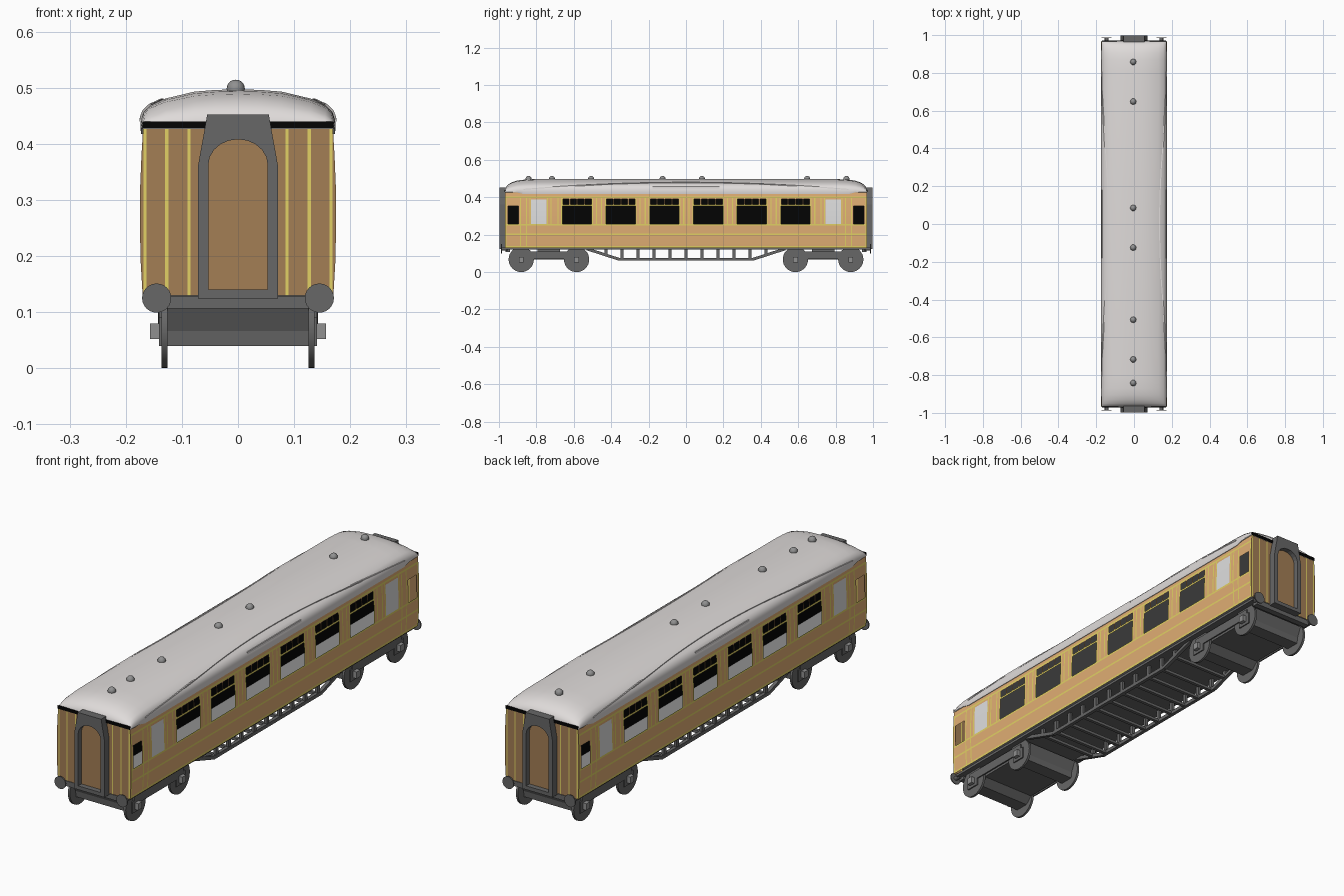
import bpy, bmesh, math
from mathutils import Matrix, Vector

if "Cube" in bpy.data.objects:
    bpy.data.objects.remove(bpy.data.objects["Cube"])


def mat(name, r, g, b):
    m = bpy.data.materials.new(name)
    m.diffuse_color = (r, g, b, 1)
    m.use_nodes = True
    m.node_tree.nodes["Principled BSDF"].inputs["Base Color"].default_value = m.diffuse_color
    return m


TAN = mat("side tan", 0.75, 0.425, 0.175)
BROWN = mat("end brown", 0.37, 0.21, 0.09)
YELLOW = mat("lining yellow", 0.76, 0.64, 0.13)
ROOF = mat("roof pale grey", 0.74, 0.71, 0.70)
BLACK = mat("window black", 0.001, 0.001, 0.001)
GREY = mat("iron grey", 0.135, 0.135, 0.135)
MID = mat("light iron grey", 0.28, 0.28, 0.28)
PALE = mat("frosted glass", 0.74, 0.74, 0.74)


def finish(name, bm, mats, smooth=None, fix=True):
    if fix:
        bmesh.ops.recalc_face_normals(bm, faces=bm.faces)
    me = bpy.data.meshes.new(name)
    bm.to_mesh(me)
    bm.free()
    for m in mats:
        me.materials.append(m)
    o = bpy.data.objects.new(name, me)
    bpy.context.collection.objects.link(o)
    if smooth:
        bpy.ops.object.select_all(action='DESELECT')
        o.select_set(True)
        bpy.context.view_layer.objects.active = o
        bpy.ops.object.shade_smooth_by_angle(angle=math.radians(smooth))
    return o


def add_box(bm, x0, x1, y0, y1, z0, z1):
    m = Matrix.Translation(((x0 + x1) / 2, (y0 + y1) / 2, (z0 + z1) / 2)) @ \
        Matrix.Diagonal((abs(x1 - x0), abs(y1 - y0), abs(z1 - z0), 1))
    bmesh.ops.create_cube(bm, size=1, matrix=m)


def add_bar(bm, a, b, w):
    a, b = Vector(a), Vector(b)
    d = b - a
    m = Matrix.Translation((a + b) / 2) @ d.to_track_quat('Z', 'Y').to_matrix().to_4x4() @ \
        Matrix.Diagonal((w, w, d.length, 1))
    bmesh.ops.create_cube(bm, size=1, matrix=m)


def add_cyl(bm, centre, axis, r, depth, n=24):
    rot = Matrix.Rotation(math.pi / 2, 4, 'Y' if axis == 'X' else 'X')
    bmesh.ops.create_cone(bm, cap_ends=True, segments=n, radius1=r, radius2=r,
                          depth=depth, matrix=Matrix.Translation(centre) @ rot)


def loft(bm, rings, caps=True):
    vs = [[bm.verts.new(p) for p in r] for r in rings]
    n = len(vs[0])
    for a, b in zip(vs, vs[1:]):
        for i in range(n):
            bm.faces.new((a[i], a[(i + 1) % n], b[(i + 1) % n], b[i]))
    if caps:
        bm.faces.new(vs[0])
        bm.faces.new(vs[-1])


def interp(table, t):
    for (ta, va), (tb, vb) in zip(table, table[1:]):
        if t <= tb:
            return va + (vb - va) * (t - ta) / (tb - ta)
    return table[-1][1]


# Gently bowed body side: (height, half width)
PROFILE = [(0.13, 0.170), (0.19, 0.1735), (0.26, 0.175), (0.32, 0.1745), (0.38, 0.172), (0.43, 0.169)]
END = 0.967

# Painted layout of the sides as (y0, y1, z0, z1, material index)
rects = []
for c in [-0.582 + 0.2335 * i for i in range(6)]:
    rects.append((c - 0.078, c + 0.078, 0.257, 0.353, 3))
    for k in range(4):
        y = c - 0.078 + k * 0.0395
        rects.append((y + 0.002, y + 0.0355, 0.362, 0.392, 3))
    for e in (-0.082, 0.082, -0.103, 0.103):
        rects.append((c + e - 0.003, c + e + 0.003, 0.257, 0.40, 2))
    rects.append((c - 0.08, c + 0.08, 0.353, 0.362, 2))
for s in (-1, 1):
    a, b = sorted((0.895 * s, 0.951 * s))
    rects.append((a, b, 0.257, 0.353, 3))
    a, b = sorted((0.745 * s, 0.828 * s))
    rects.append((a, b, 0.257, 0.388, 4))
    for y in (0.722, 0.740, 0.834, 0.852, 0.884, 0.962):
        rects.append((s * y - 0.003, s * y + 0.003, 0.135 if y > 0.84 else 0.257, 0.40, 2))
for z in (0.136, 0.202, 0.253, 0.400):
    rects.append((-END, END, z - 0.004, z + 0.004, 2))


def cuts(values):
    out = []
    for v in sorted(values):
        if not out or v - out[-1] > 1e-5:
            out.append(v)
    return out


zs = cuts([z for z, _ in PROFILE] + [z for r in rects for z in r[2:4]])
ys = cuts([y for r in rects for y in r[:2]] + [-END, END])
STRIPES = (0.087, 0.127, 0.1655)
xs = cuts([t * (x + d) for x in STRIPES for t in (-1, 1) for d in (-0.0027, 0.0027)])


def side_colour(y, z):
    for y0, y1, z0, z1, m in rects:
        if y0 < y < y1 and z0 < z < z1:
            return m
    return 0


def grid(bm, rows, colour):
    vs = [[bm.verts.new(p) for p in row] for row in rows]
    for i in range(len(rows) - 1):
        for j in range(len(rows[0]) - 1):
            f = bm.faces.new((vs[i][j], vs[i][j + 1], vs[i + 1][j + 1], vs[i + 1][j]))
            f.material_index = colour(f.calc_center_median())


# Body shell with lining and frosted panes as coloured faces, windows cut open
bm = bmesh.new()
for s in (-1, 1):
    grid(bm, [[(s * interp(PROFILE, z), y, z) for y in ys] for z in zs], lambda c: side_colour(c.y, c.z))
    grid(bm, [[(x, s * END, z) for x in [-interp(PROFILE, z)] + xs + [interp(PROFILE, z)]] for z in zs],
         lambda c: 2 if any(abs(abs(c.x) - x) < 0.0026 for x in STRIPES) else 1)
bmesh.ops.remove_doubles(bm, verts=bm.verts, dist=1e-6)
bmesh.ops.recalc_face_normals(bm, faces=bm.faces)
bmesh.ops.delete(bm, geom=[f for f in bm.faces if f.material_index == 3], context='FACES')
finish("coach_body", bm, [TAN, BROWN, YELLOW, BLACK, PALE], 30, fix=False)

# Interior: black middle partition, floor and ceiling
bm = bmesh.new()
add_box(bm, -0.004, 0.004, -0.955, 0.955, 0.17, 0.412)
finish("partition", bm, [BLACK])
bm = bmesh.new()
add_box(bm, -0.168, 0.168, -0.96, 0.96, 0.165, 0.172)
finish("floor", bm, [MID])
bm = bmesh.new()
add_box(bm, -0.166, 0.166, -0.96, 0.96, 0.410, 0.416)
finish("ceiling", bm, [MID])

# Roof with domed ends and a lower skirt along the sides
half = [(0.174, 0.0), (0.173, 0.22), (0.168, 0.42), (0.157, 0.58), (0.13, 0.76), (0.078, 0.94), (0.04, 0.985)]
arch = half + [(0, 1.0)] + [(-x, f) for x, f in reversed(half)]
stations = [(0.968, 0.17, 0.985), (0.963, 0.40, 0.985), (0.95, 0.60, 0.99), (0.93, 0.76, 0.995),
            (0.905, 0.88, 1), (0.87, 0.95, 1), (0.81, 1, 1)]
stations = [(-y, h, w) for y, h, w in stations] + stations[::-1]
bm = bmesh.new()
rings = []
for y, h, w in stations:
    low = 0.417 if abs(y) < 0.9 else 0.426
    rings.append([(0.1725 * w, y, low)] + [(x * w, y, 0.428 + 0.069 * h * f) for x, f in arch]
                 + [(-0.1725 * w, y, low)])
loft(bm, rings)
finish("roof", bm, [ROOF], 40)

# Boards on the roof edges
bm = bmesh.new()
for s in (-1, 1):
    add_box(bm, s * 0.150, s * 0.1715, -0.18, 0.18, 0.432, 0.457)
finish("roof_boards", bm, [ROOF])

# Rain strips that arc over the roof sides
bm = bmesh.new()
slope = [(0.428 + 0.069 * f, x) for x, f in half]
for s in (-1, 1):
    pts = []
    for i in range(25):
        y = -0.87 + 1.74 * i / 24
        z = 0.442 + 0.036 * (1 - (y / 0.87) ** 2)
        pts.append((s * interp(slope, z), y, z))
    for a, b in zip(pts, pts[1:]):
        add_bar(bm, a, b, 0.005)
finish("rain_strips", bm, [ROOF])

# Roof ventilators
bm = bmesh.new()
for y in (-0.842, -0.717, -0.507, -0.125, 0.085, 0.648, 0.858):
    bmesh.ops.create_uvsphere(bm, u_segments=16, v_segments=10, radius=0.0162,
                              matrix=Matrix.Translation((-0.004, y, 0.498)))
finish("roof_vents", bm, [MID], 60)

# End details: dark cornice, gangway, door and buffers
cornice, door, frame, buffers = [bmesh.new() for _ in range(4)]
N = 10
for s in (-1, 1):
    add_box(cornice, -0.170, 0.170, s * 0.966, s * 0.9705, 0.427, 0.440)
    inner = [(0.053, 0.14)] + [(0.053 * math.cos(math.pi * i / N), 0.362 + 0.046 * math.sin(math.pi * i / N))
                               for i in range(N + 1)] + [(-0.053, 0.14)]
    outer = [(0.071, 0.124), (0.071, 0.362), (0.066, 0.39), (0.0605, 0.42), (0.055, 0.452), (0.028, 0.452), (0, 0.452)]
    outer = outer + [(-x, z) for x, z in outer[-2::-1]]
    order = [(outer, 0.998), (outer, 0.962), (inner, 0.962), (inner, 0.998), (outer, 0.998)]
    loft(frame, [[(x, s * y, z) for x, z in pts] for pts, y in order], caps=False)
    loft(door, [[(x, s * y, z) for x, z in inner] for y in (0.966, 0.976)])
    for t in (-1, 1):
        add_cyl(buffers, (t * 0.145, s * 0.986, 0.125), 'Y', 0.026, 0.005)
        add_cyl(buffers, (t * 0.145, s * 0.970, 0.125), 'Y', 0.010, 0.03, 12)
bmesh.ops.remove_doubles(frame, verts=frame.verts, dist=1e-5)
finish("end_cornice", cornice, [BLACK])
finish("gangway_frames", frame, [GREY])
finish("end_doors", door, [BROWN])
finish("buffers", buffers, [GREY], 40)

# Underframe
bm = bmesh.new()
add_box(bm, -0.160, 0.160, -0.963, 0.963, 0.120, 0.131)
for s in (-1, 1):
    add_box(bm, -0.140, 0.140, s * 0.94, s * 0.966, 0.106, 0.128)
finish("underframe", bm, [GREY])

# Truss rods with posts and cross bars
bm = bmesh.new()
for s in (-1, 1):
    path = [(s * 0.135, y, z) for y, z in ((-0.53, 0.124), (-0.36, 0.069), (0.36, 0.069), (0.53, 0.124))]
    for a, b in zip(path, path[1:]):
        add_bar(bm, a, b, 0.015)
for i in range(-5, 6):
    y = i * 0.0855
    z = 0.068 if abs(y) < 0.36 else 0.068 + (abs(y) - 0.36) * 0.33
    for s in (-1, 1):
        add_box(bm, s * 0.129, s * 0.141, y - 0.008, y + 0.008, z, 0.122)
    add_box(bm, -0.135, 0.135, y - 0.007, y + 0.007, z - 0.005, z + 0.007)
finish("truss_frame", bm, [GREY])

# Bogies: solid core, side frames, wheels and axle boxes
core, sides, wheels, boxes = [bmesh.new() for _ in range(4)]
for c in (-0.733, 0.733):
    prof = [(0.198, 0.110), (0.178, 0.066), (0.175, 0.04), (0.115, 0.04), (0.085, 0.068)]
    prof = prof + [(-y, z) for y, z in reversed(prof)]
    loft(core, [[(x, c + y, z) for y, z in prof] for x in (-0.126, 0.126)])
    add_box(core, -0.06, 0.06, c - 0.06, c + 0.06, 0.105, 0.122)
    for s in (-1, 1):
        add_box(sides, s * 0.135, s * 0.141, c - 0.165, c + 0.165, 0.070, 0.109)
        for d in (-0.148, 0.148):
            add_box(sides, s * 0.135, s * 0.141, c + d - 0.03, c + d + 0.03, 0.04, 0.09)
            add_cyl(wheels, (s * 0.131, c + d, 0.0675), 'X', 0.0675, 0.010, 32)
            add_box(boxes, s * 0.138, s * 0.157, c + d - 0.013, c + d + 0.013, 0.052, 0.080)
finish("bogie_cores", core, [GREY])
finish("bogie_side_frames", sides, [GREY])
finish("wheels", wheels, [GREY], 40)
finish("axle_boxes", boxes, [MID])
